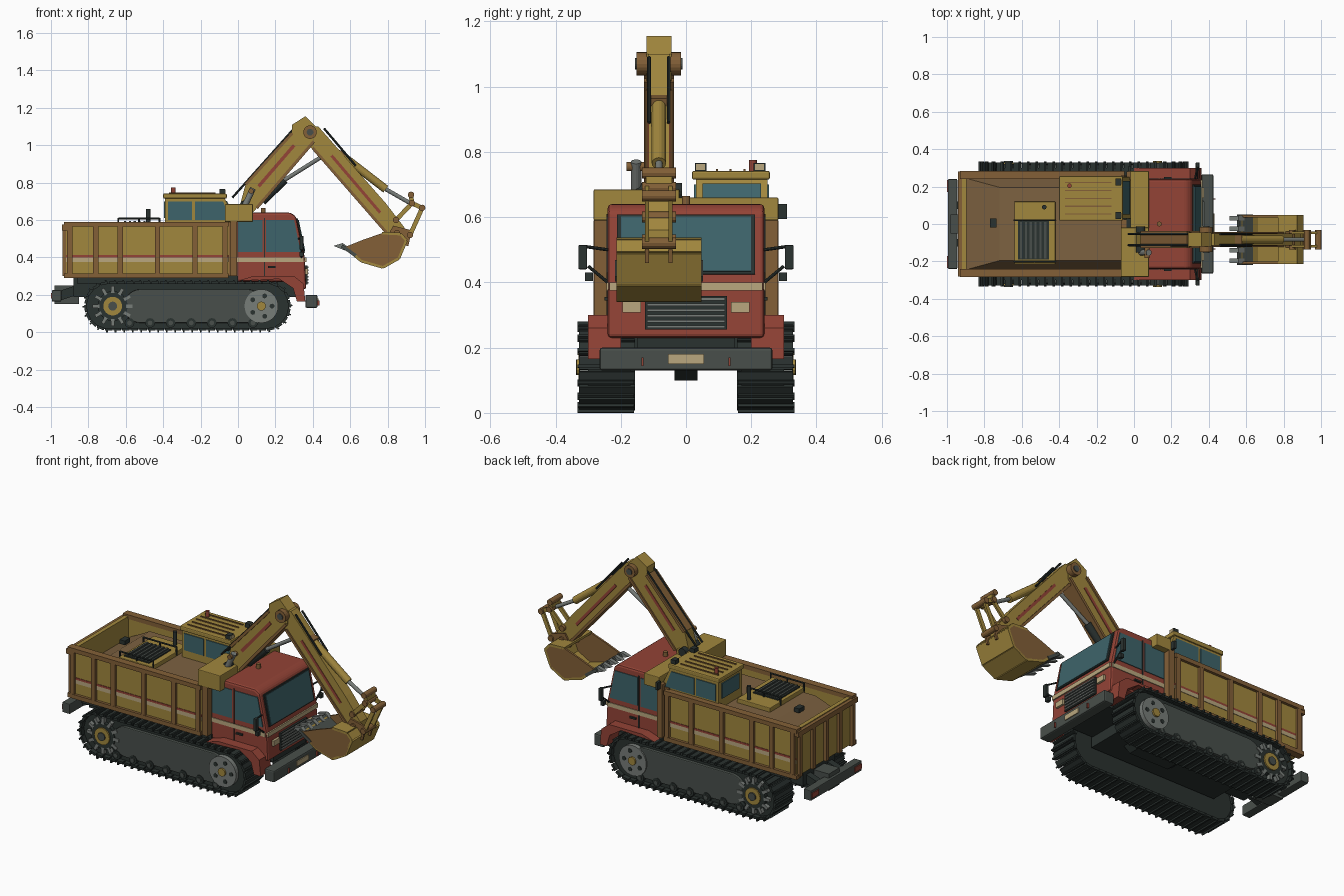
import bpy, bmesh, math
from mathutils import Vector

if "Cube" in bpy.data.objects:
    bpy.data.objects.remove(bpy.data.objects["Cube"], do_unlink=True)

made = []


def material(name, code):
    color = [(channel / 255) ** 2.2 for channel in bytes.fromhex(code)] + [1]
    mat = bpy.data.materials.new(name)
    mat.use_nodes = True
    mat.diffuse_color = color
    mat.node_tree.nodes["Principled BSDF"].inputs["Base Color"].default_value = color
    return mat


ochre, brown = material("ochre", "A08640"), material("brown", "82603A")
red, glass = material("red", "924539"), material("glass", "40646A")
dark, grey = material("dark", "2E3533"), material("grey", "4A504C")
steel, cream = material("steel", "777C78"), material("cream", "B8A67E")
soil = material("soil", "7C6243")


def finish(name, bm, mat, mirror=False, bevel=0):
    bmesh.ops.recalc_face_normals(bm, faces=bm.faces)
    mesh = bpy.data.meshes.new(name)
    bm.to_mesh(mesh)
    bm.free()
    ob = bpy.data.objects.new(name, mesh)
    bpy.context.collection.objects.link(ob)
    mesh.materials.append(mat)
    if bevel:
        mod = ob.modifiers.new("Bevel", "BEVEL")
        mod.width, mod.segments = bevel, 2
    if mirror:
        mod = ob.modifiers.new("Mirror", "MIRROR")
        mod.use_axis = (False, True, False)
        mod.use_mirror_merge = False
    made.append(ob)
    return ob


def span(y):
    """A single number means a part centred on the middle plane."""
    return y if isinstance(y, tuple) else (-y, y)


def add_prism(bm, points, y):
    """Side profile (x, z) pulled across the width."""
    near, far = [[bm.verts.new((x, side, z)) for x, z in points] for side in span(y)]
    bm.faces.new(near)
    bm.faces.new(far[::-1])
    for i in range(len(near)):
        bm.faces.new((near[i - 1], far[i - 1], far[i], near[i]))


def prism(name, points, y, mat, **options):
    bm = bmesh.new()
    add_prism(bm, points, y)
    return finish(name, bm, mat, **options)


def box(name, x, y, z, mat, **options):
    (left, right), (low, high) = x, z
    return prism(name, [(left, low), (right, low), (right, high), (left, high)], y, mat, **options)


def strip(p, q, width):
    p, q = Vector(p), Vector(q)
    n = (q - p).normalized().orthogonal() * width / 2
    return [p + n, q + n, q - n, p - n]


def bar(name, p, q, width, y, mat, **options):
    return prism(name, strip(p, q, width), y, mat, **options)


def rod(name, p, q, y, radius, mat, sides=16, **options):
    start, end = y if isinstance(y, tuple) else (y, y)
    p, q = Vector((p[0], start, p[1])), Vector((q[0], end, q[1]))
    bm = bmesh.new()
    bmesh.ops.create_cone(bm, cap_ends=True, segments=sides, radius1=radius, radius2=radius, depth=(q - p).length)
    turn = Vector((0, 0, 1)).rotation_difference(q - p).to_matrix().to_4x4()
    turn.translation = (p + q) / 2
    bm.transform(turn)
    return finish(name, bm, mat, **options)


def pin(name, center, y, radius, mat, **options):
    return rod(name, center, center, span(y), radius, mat, **options)


def polar(center, radius, angle):
    return Vector(center) + Vector((math.cos(angle), math.sin(angle))) * radius


def around(center, radius, count):
    return [polar(center, radius, math.tau * i / count) for i in range(count)]


# Crawler tracks
AXLE, TREAD = .14, .124
REAR, FRONT = (-.69, AXLE), (.15, AXLE)


def stadium(radius, rear, front, steps=14):
    turns = [math.pi * (i / steps - .5) for i in range(steps + 1)]
    return [polar(front, radius, t) for t in turns] + [polar(rear, radius, t + math.pi) for t in turns]


def track_point(s):
    """Position and outward direction at a distance along the tread."""
    run, arc = FRONT[0] - REAR[0], math.pi * TREAD
    upper, s = s >= run + arc, s % (run + arc)
    sign = -1 if upper else 1
    start, end = (FRONT, REAR) if upper else (REAR, FRONT)
    out = Vector((0, -sign))
    if s < run:
        return Vector(start) + Vector((sign * s, 0)) + out * TREAD, out
    out = polar((0, 0), sign, (s - run) / TREAD - math.pi / 2)
    return Vector(end) + out * TREAD, out


prism("track_belts", stadium(TREAD, REAR, FRONT), (.17, .3), dark, mirror=True)
bm, shoes = bmesh.new(), 54
pitch = 2 * (FRONT[0] - REAR[0] + math.pi * TREAD) / shoes
for i in range(shoes):
    p, out = track_point(pitch * i)
    half = out.orthogonal() * pitch * .44
    add_prism(bm, strip(p - half, p + half, .014), (.157, .328))
    add_prism(bm, strip(p - half / 2, p - half / 2 + out * .016, .009), (.16, .333))
finish("track_shoes", bm, dark, mirror=True)
prism("track_frames", stadium(.09, (-.52, AXLE), (.05, AXLE)), (.29, .318), grey, mirror=True, bevel=.005)
for i in range(7):
    center = (-.58 + .11 * i, .05)
    pin("road_rollers", center, (.3, .322), .026, dark, sides=12, mirror=True)
    pin("roller_caps", center, (.32, .328), .013, grey, sides=8, mirror=True)

# Idlers and sprockets
idler, sprocket = (.125, AXLE), (-.67, AXLE)
pin("idlers", idler, (.28, .326), .09, steel, sides=32, mirror=True)
pin("idler_hubs", idler, (.32, .336), .024, ochre, mirror=True)
for center in around(idler, .057, 5):
    pin("idler_holes", center, (.32, .328), .013, dark, sides=10, mirror=True)
pin("sprockets", sprocket, (.28, .322), .08, dark, sides=24, mirror=True)
pin("sprocket_rings", sprocket, (.32, .33), .05, ochre, sides=24, mirror=True)
pin("sprocket_hubs", sprocket, (.32, .337), .024, grey, mirror=True)
for root, tip in zip(around(sprocket, .07, 12), around(sprocket, .107, 12)):
    bar("sprocket_teeth", root, tip, .018, (.3, .323), steel, mirror=True)

# Chassis, hitch and bumpers
BED_BACK, BED_FRONT, BED_BASE, BED_TOP = -.92, -.05, .3, .59
box("hull", (-.68, .16), .158, (.13, .28), dark)
box("subframe", (-.88, .34), .15, (.19, BED_BASE), dark)
box("bed_bearer", (-.86, 0), .25, (.26, BED_BASE), dark)
prism("belly_guard", [(-.3, .13), (-.26, .1), (0, .1), (.04, .13)], .035, dark)
bar("bumper_brackets", (-.82, .24), (-.97, .19), .05, (.08, .12), dark, mirror=True)
box("rear_lamps", (-1, -.98), (.17, .235), (.18, .21), red, mirror=True)
box("hitch", (-.98, -.85), .05, (.15, .25), grey)
box("rear_bumper", (-.995, -.945), .24, (.165, .225), grey, bevel=.004)
box("front_bumper", (.36, .425), .265, (.13, .2), grey, bevel=.008)
box("front_plate", (.42, .43), .055, (.15, .18), cream)
box("bumper_markers", (.42, .435), (.13, .137), (.143, .17), red, mirror=True)

# Dump bed
length, height = (BED_BACK, BED_FRONT), (BED_BASE, BED_TOP - .01)
box("bed_walls", length, (.245, .268), height, ochre, mirror=True)
for z in (BED_BASE, BED_TOP - .015):
    box("bed_rails", (BED_BACK - .01, BED_FRONT), (.24, .284), (z - .01, z + .015), brown, mirror=True)
box("bed_stripes", length, (.26, .271), (.377, .4), cream, mirror=True)
box("bed_red_stripes", length, (.26, .271), (.4, .412), red, mirror=True)
for x in (-.9, -.76, -.63, -.43, -.23, -.07):
    box("bed_ribs", (x - .014, x + .014), (.26, .283), height, brown, mirror=True)
box("bed_headboard", (-.07, BED_FRONT + .01), .26, (BED_BASE, .6), brown)
box("tailgate", (BED_BACK, -.895), .26, height, ochre)
box("tailgate_rail", (BED_BACK - .02, -.895), .28, (.545, .575), brown)
for i in range(5):
    y = -.25 + i * .125
    box("tailgate_rib", (BED_BACK - .017, BED_BACK), (y - .013, y + .013), (BED_BASE, .56), brown)
box("load_base", (-.9, -.07), .245, (BED_BASE, .45), soil)
heap = prism("bed_load", [(-.9, .45), (-.07, .45), (-.07, .555), (-.72, .555)], .245, soil)
for v in heap.data.vertices:
    if v.co.z > .5:
        v.co.y *= .8

# Engine cover
box("engine_cover", (-.64, -.42), (-.215, .12), (.5, .58), ochre, bevel=.004)
box("engine_grille", (-.62, -.455), (-.19, .015), (.57, .587), dark)
for i in range(6):
    x = -.61 + .026 * i
    box("grille_slat", (x, x + .012), (-.185, .01), (.58, .594), grey)
for y in (-.2, .02):
    rod("engine_handrail", (-.64, .608), (-.42, .608), y, .005, dark, sides=8)
    for x in (-.64, -.53, -.42):
        rod("handrail_post", (x, .56), (x, .61), y, .005, dark, sides=8)
rod("exhaust", (-.48, .55), (-.48, .66), .09, .012, dark)
box("load_hatch", (-.77, -.735), (-.02, .03), (.55, .575), dark)

# Slewing support and operator cab
box("support_post", (-.04, -.015), .23, (.28, .6), dark)
box("boom_mount", (-.07, .08), (-.283, -.02), (BED_TOP, .685), ochre, bevel=.004)
box("mount_beam", (-.02, .08), (-.03, .283), (BED_TOP, .66), ochre, bevel=.004)
box("mount_columns", (-.04, -.005), (.235, .282), (BED_BASE, .62), brown, mirror=True)
prism("operator_cab", [(-.39, .45), (-.02, .45), (-.02, .61), (-.07, .715), (-.39, .715)], (.03, .25), ochre)
box("operator_roof", (-.4, -.06), (.018, .257), (.715, .742), ochre, bevel=.006)
for i in range(5):
    y = .05 + i * .042
    box("roof_rib", (-.37, -.12), (y, y + .006), (.74, .748), brown)
for y in (.025, .25):
    box("operator_rear_window", (-.375, -.245), (y, y + .005), (.6, .7), glass)
    prism("operator_door_window", [(-.23, .6), (-.04, .6), (-.08, .7), (-.23, .7)], (y, y + .005), glass)
bar("operator_windscreen", (-.027, .62), (-.065, .7), .014, (.05, .23), glass)
box("operator_back_window", (-.396, -.385), (.06, .22), (.61, .7), glass)
for y in (.045, .225):
    box("roof_lamp", (-.1, -.07), (y - .018, y + .018), (.74, .766), dark)
    box("roof_lamp_lens", (-.07, -.066), (y - .014, y + .014), (.745, .763), cream)
rod("roof_beacon", (-.345, .74), (-.345, .775), .205, .012, red)
box("operator_mirror", (-.03, -.015), (.28, .31), (.595, .64), dark)
rod("operator_mirror_arm", (-.04, .6), (-.02, .6), (.25, .29), .005, dark, sides=8)

# Truck cab
SIDE = .24
prism("truck_cab", [(-.015, .27), (-.015, .64), (.28, .64), (.31, .62), (.357, .4), (.365, .23), (.31, .23),
                    (.26, .27)], SIDE, red, bevel=.012)
bar("windscreen_frame", (.316, .608), (.354, .425), .008, .212, dark)
bar("windscreen", (.318, .6), (.353, .433), .014, .2, glass)
box("front_stripe", (.3, .365), SIDE - .005, (.375, .4), cream)
box("radiator_grille", (.35, .371), .125, (.255, .358), dark)
for i in range(6):
    z = .26 + .017 * i
    box("radiator_slat", (.36, .378), .12, (z, z + .008), steel)
box("headlights", (.35, .374), (.138, .195), (.308, .34), cream, mirror=True)
skin = (SIDE - .005, SIDE + .004)
box("cab_stripes", (-.01, .35), skin, (.375, .4), cream, mirror=True)
box("rear_windows", (0, .13), skin, (.43, .6), glass, mirror=True)
prism("door_windows", [(.15, .43), (.335, .43), (.3, .6), (.15, .6)], skin, glass, mirror=True)
for x in (-.008, .14):
    box("door_seams", (x, x + .005), skin, (.29, .61), dark, mirror=True)
box("door_handles", (.16, .2), (SIDE, .25), (.345, .355), dark, mirror=True)
prism("fenders", [(0, .275), (.08, .3), (.3, .3), (.35, .26), (.36, .165), (.315, .165), (.295, .235), (.22, .285)],
      (.2, .3), red, mirror=True)
box("mirrors", (.33, .35), (.303, .33), (.44, .515), dark, mirror=True, bevel=.004)
box("small_mirrors", (.33, .35), (.285, .31), (.405, .43), dark, mirror=True)
rod("mirror_arms", (.325, .5), (.34, .51), (SIDE, .31), .005, dark, sides=8, mirror=True)
rod("mirror_stays", (.34, .4), (.34, .45), (SIDE, .3), .005, dark, sides=8, mirror=True)
rod("cab_beacon", (.135, .63), (.135, .665), 0, .013, brown)

# Boom and stick
ARM = -.083


def arm(half):
    return ARM - half, ARM + half


prism("boom", [(0, .64), (.04, .79), (.29, 1.06), (.29, 1.11), (.36, 1.155), (.415, 1.1), (.41, 1.02), (.24, .82),
               (.07, .63)], arm(.038), ochre)
bar("boom_lower_flange", (.1, .665), (.405, 1.02), .016, arm(.046), brown)
bar("boom_upper_flange", (.04, .79), (.29, 1.065), .016, arm(.046), brown)
bar("boom_stripe", (.11, .78), (.3, 1), .018, arm(.041), red)
elbow = (.385, 1.07)
pin("elbow_pin", elbow, arm(.068), .036, brown, sides=20)
pin("elbow_cap", elbow, arm(.073), .018, grey)
prism("stick", [(.35, 1.03), (.36, 1.1), (.43, 1.1), (.79, .69), (.89, .56), (.89, .5), (.81, .51), (.52, .85)],
      arm(.032), ochre)
bar("stick_lower_flange", (.4, .985), (.81, .515), .015, arm(.04), brown)
bar("stick_stripe", (.5, .945), (.76, .64), .016, arm(.035), red)
pin("boom_foot_pin", (.035, .68), arm(.07), .025, dark)
pin("lift_cylinder_pin", (.07, .755), (ARM - .1, ARM), .014, brown)
rod("lift_cylinder", (.02, .64), (.08, .77), ARM - .07, .016, steel)
rod("stick_cylinder", (.13, .7), (.25, .815), ARM, .022, dark)
rod("stick_cylinder_rod", (.25, .815), (.45, .94), ARM, .011, steel)
rod("bucket_cylinder", (.55, .95), (.79, .765), ARM, .022, ochre)
rod("bucket_cylinder_rod", (.79, .765), (.93, .685), ARM, .011, steel)
bar("cylinder_lug", (.5, .96), (.57, .94), .05, arm(.025), brown)
for y in arm(.03):
    rod("boom_hose", (-.03, .72), (.3, 1.09), y, .006, dark, sides=8)
    rod("stick_hose", (.46, 1.09), (.63, .89), y, .006, dark, sides=8)

# Bucket linkage
knee, outer, ear, rocker, head = (.93, .69), (.985, .665), (.92, .52), (.845, .6), (.925, .735)
for y in arm(.036):
    flank = (y - .006, y + .006)
    for p, q in ((knee, outer), (outer, ear), (knee, rocker)):
        bar("bucket_link", p, q, .024, flank, ochre)
    prism("bucket_ear", [(.79, .5), (.83, .57), (.93, .545), (.91, .46)], flank, brown)
for center in (knee, outer, ear, rocker, head, (.85, .53)):
    pin("linkage_pin", center, arm(.052), .017, brown, sides=12)
bar("link_head", head, knee, .024, arm(.04), ochre)

# Bucket
shell = [(.57, .455), (.66, .38), (.775, .347), (.86, .395), (.9, .49), (.87, .525), (.77, .53)]
for p, q in zip(shell, shell[1:]):
    bar("bucket_shell", p, q, .014, arm(.13), ochre)
for y in arm(.124):
    prism("bucket_side", shell + [(.67, .495)], (y - .006, y + .006), brown)
bar("bucket_lip", (.555, .462), (.63, .41), .018, arm(.135), grey)
for i in range(5):
    y = ARM - .126 + i * .057
    prism("bucket_tooth", [(.51, .462), (.56, .477), (.59, .455), (.57, .438)], (y, y + .024), steel)

for ob in bpy.context.view_layer.objects:
    ob.select_set(ob in made)
bpy.context.view_layer.objects.active = made[0]
bpy.ops.object.shade_smooth_by_angle(angle=math.radians(35))
